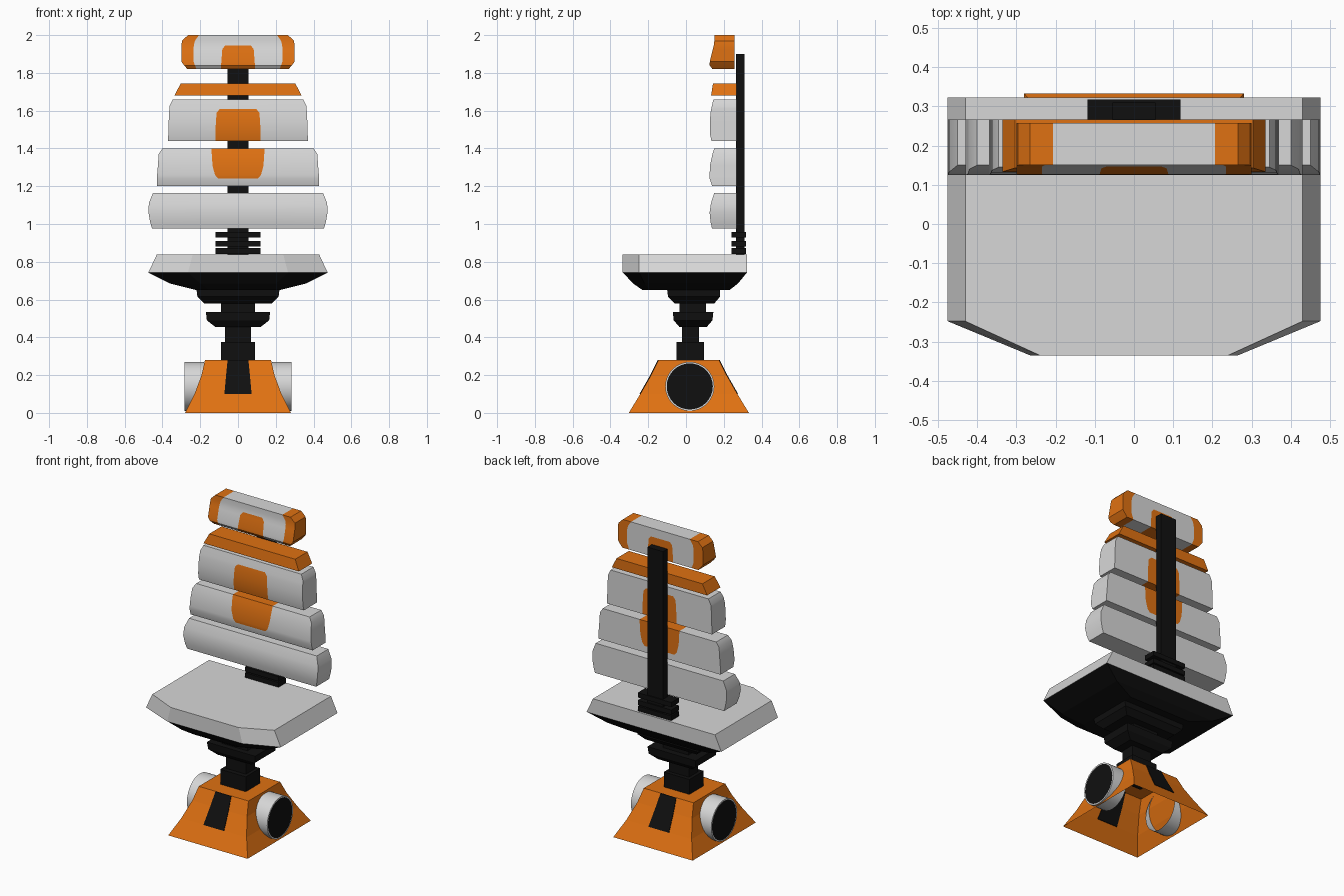
import bpy, bmesh, math

if "Cube" in bpy.data.objects:
    bpy.data.objects.remove(bpy.data.objects["Cube"])


def material(name, rgb):
    m = bpy.data.materials.new(name)
    m.diffuse_color = (*rgb, 1)
    m.use_nodes = True
    m.node_tree.nodes["Principled BSDF"].inputs["Base Color"].default_value = m.diffuse_color
    return m


WHITE = material("light grey", (0.68, 0.68, 0.68))
ORANGE = material("orange", (0.74, 0.165, 0.006))
BLACK = material("black", (0.005, 0.005, 0.005))
MATS = [WHITE, ORANGE, BLACK]
W, O, B = 0, 1, 2


def finish(name, bm, smooth=False):
    bmesh.ops.recalc_face_normals(bm, faces=bm.faces)
    me = bpy.data.meshes.new(name)
    bm.to_mesh(me)
    bm.free()
    for m in MATS:
        me.materials.append(m)
    ob = bpy.data.objects.new(name, me)
    bpy.context.collection.objects.link(ob)
    if smooth:
        bpy.ops.object.select_all(action='DESELECT')
        ob.select_set(True)
        bpy.context.view_layer.objects.active = ob
        bpy.ops.object.shade_smooth_by_angle(angle=math.radians(35))
    return ob


def loft(name, rings, mats, start=True, end=True, smooth=False):
    """Skin rings of equal point count; mats is one index or one per segment (+ end cap)."""
    bm = bmesh.new()
    vs = [[bm.verts.new(p) for p in r] for r in rings]
    n = len(rings[0])
    pick = lambda i: mats if isinstance(mats, int) else mats[i]
    for i in range(len(vs) - 1):
        for j in range(n):
            k = (j + 1) % n
            f = bm.faces.new((vs[i][j], vs[i][k], vs[i + 1][k], vs[i + 1][j]))
            f.material_index = pick(i)
    if start:
        bm.faces.new(vs[0][::-1]).material_index = pick(0)
    if end:
        bm.faces.new(vs[-1]).material_index = pick(len(vs) - 1)
    return finish(name, bm, smooth)


def rect(z, hx, y0, y1):
    return [(-hx, y0, z), (hx, y0, z), (hx, y1, z), (-hx, y1, z)]


def box(name, hx, y0, y1, z0, z1, mat):
    return loft(name, [rect(z0, hx, y0, y1), rect(z1, hx, y0, y1)], mat)


def seat_ring(z, hx, fx, y0, yc, y1):
    return [(-fx, y0, z), (fx, y0, z), (hx, yc, z), (hx, y1, z), (-hx, y1, z), (-hx, yc, z)]


def cushion(name, rows, back, rule):
    """rows: (z, front y, half-width stations); rule(column, row) gives the colour."""
    bm = bmesh.new()
    grid = []
    for z, yf, st in rows:
        xs = [-x for x in reversed(st)] + list(st)
        grid.append([[bm.verts.new((x, y, z)) for x in xs] for y in (yf, back)])
    n, half = len(grid[0][0]), len(rows[0][2])
    col = lambda i: abs(i - (half - 1))      # 0 = centre column

    def quad(a, b, c, d, m):
        bm.faces.new((a, b, c, d)).material_index = m
    last = len(rows) - 2
    for r in range(last + 1):
        lo, hi = grid[r], grid[r + 1]
        for s in (0, 1):
            for i in range(n - 1):
                quad(lo[s][i], lo[s][i + 1], hi[s][i + 1], hi[s][i], rule(col(i), r))
        for i in (0, n - 1):
            quad(lo[0][i], lo[1][i], hi[1][i], hi[0][i], rule(half - 1, r))
    for g, r in ((grid[0], 0), (grid[-1], last)):
        for i in range(n - 1):
            quad(g[0][i], g[0][i + 1], g[1][i + 1], g[1][i], rule(col(i), r))
    return finish(name, bm, True)


# base: open-bottomed flared foot
CY = 0.015
LEVELS = [(0, 0.28, 0.318), (0.1, 0.23, 0.257), (0.2, 0.193, 0.2), (0.28, 0.175, 0.16)]
loft("base", [rect(z, hx, CY - hy, CY + hy) for z, hx, hy in LEVELS], O, start=False)

# dark tongues on the front and back of the base
for s, label in ((-1, "front"), (1, "back")):
    rings = []
    for (z, _, hy), hx in zip(LEVELS[1:], (0.072, 0.063, 0.055)):
        yc = CY + s * hy
        rings.append(rect(z, hx, yc - 0.004, yc + 0.004))
    loft(label + "_tongue", rings, B)

# side drums with a dark end cap and light rim
for s, label in ((-1, "left"), (1, "right")):
    rings = [[(s * x, 0.02 + r * math.cos(a), 0.14 + r * math.sin(a))
              for a in (2 * math.pi * i / 32 for i in range(32))]
             for x, r in ((0.18, 0.13), (0.283, 0.13), (0.283, 0.122))]
    loft(label + "_drum", rings, [W, W, B], start=False, smooth=True)

# pedestal
box("lower_block", 0.09, -0.05, 0.095, 0.27, 0.375, B)
box("post", 0.07, -0.02, 0.07, 0.37, 0.46, B)
loft("collar", [rect(0.455, 0.12, -0.035, 0.11), rect(0.49, 0.165, -0.065, 0.14),
                rect(0.535, 0.17, -0.07, 0.145)], B)
box("neck", 0.09, -0.035, 0.105, 0.53, 0.585, B)
loft("upper_collar", [rect(0.58, 0.18, -0.06, 0.15), rect(0.615, 0.215, -0.095, 0.18),
                      rect(0.655, 0.22, -0.1, 0.18)], B)

# seat and its dark pan
loft("seat_pan", [seat_ring(0.65, 0.22, 0.15, -0.23, -0.19, 0.23),
                  seat_ring(0.685, 0.36, 0.2, -0.28, -0.22, 0.275),
                  seat_ring(0.742, 0.473, 0.264, -0.333, -0.247, 0.322)], B)
loft("seat", [seat_ring(0.742, 0.475, 0.265, -0.335, -0.248, 0.323),
              seat_ring(0.838, 0.43, 0.24, -0.335, -0.248, 0.323)], W)

# spine with ribs at its foot
box("spine", 0.055, 0.265, 0.31, 0.83, 1.90, B)
for i, z in enumerate((0.842, 0.88, 0.928)):
    box("spine_rib_%d" % i, 0.118, 0.24, 0.317, z, z + 0.03, B)

# back cushions
cushion("lower_cushion", [
    (0.975, 0.138, (0.2, 0.455)), (1.01, 0.13, (0.2, 0.465)), (1.06, 0.125, (0.2, 0.474)),
    (1.11, 0.132, (0.2, 0.472)), (1.165, 0.15, (0.2, 0.45))], 0.267, lambda c, r: W)
cushion("middle_cushion", [
    (1.2, 0.138, (0.105, 0.43)), (1.24, 0.125, (0.105, 0.43)), (1.26, 0.125, (0.122, 0.428)),
    (1.31, 0.127, (0.135, 0.424)), (1.37, 0.14, (0.139, 0.42)), (1.4, 0.15, (0.14, 0.4))],
    0.267, lambda c, r: O if c == 0 and r >= 1 else W)
cushion("upper_cushion", [
    (1.44, 0.135, (0.12, 0.37)), (1.48, 0.126, (0.12, 0.369)), (1.54, 0.126, (0.117, 0.367)),
    (1.59, 0.13, (0.113, 0.365)), (1.61, 0.134, (0.095, 0.363)), (1.625, 0.137, (0.095, 0.362)),
    (1.66, 0.145, (0.095, 0.345))], 0.267, lambda c, r: O if c == 0 and r <= 3 else W)
cushion("shoulder_slat", [(1.68, 0.133, (0.1, 0.336)), (1.745, 0.143, (0.1, 0.303))],
        0.267, lambda c, r: O)

# headrest: orange ends and a centre patch at the bottom
cushion("headrest", [
    (1.82, 0.14, (0.09, 0.22, 0.268)), (1.84, 0.125, (0.09, 0.228, 0.285)),
    (1.86, 0.126, (0.088, 0.235, 0.3)), (1.925, 0.142, (0.083, 0.235, 0.3)),
    (1.945, 0.147, (0.068, 0.234, 0.3)), (1.97, 0.15, (0.068, 0.228, 0.296)),
    (2.0, 0.15, (0.068, 0.207, 0.265))], 0.258,
    lambda c, r: O if c == 2 or (c == 0 and r <= 3) else W)
